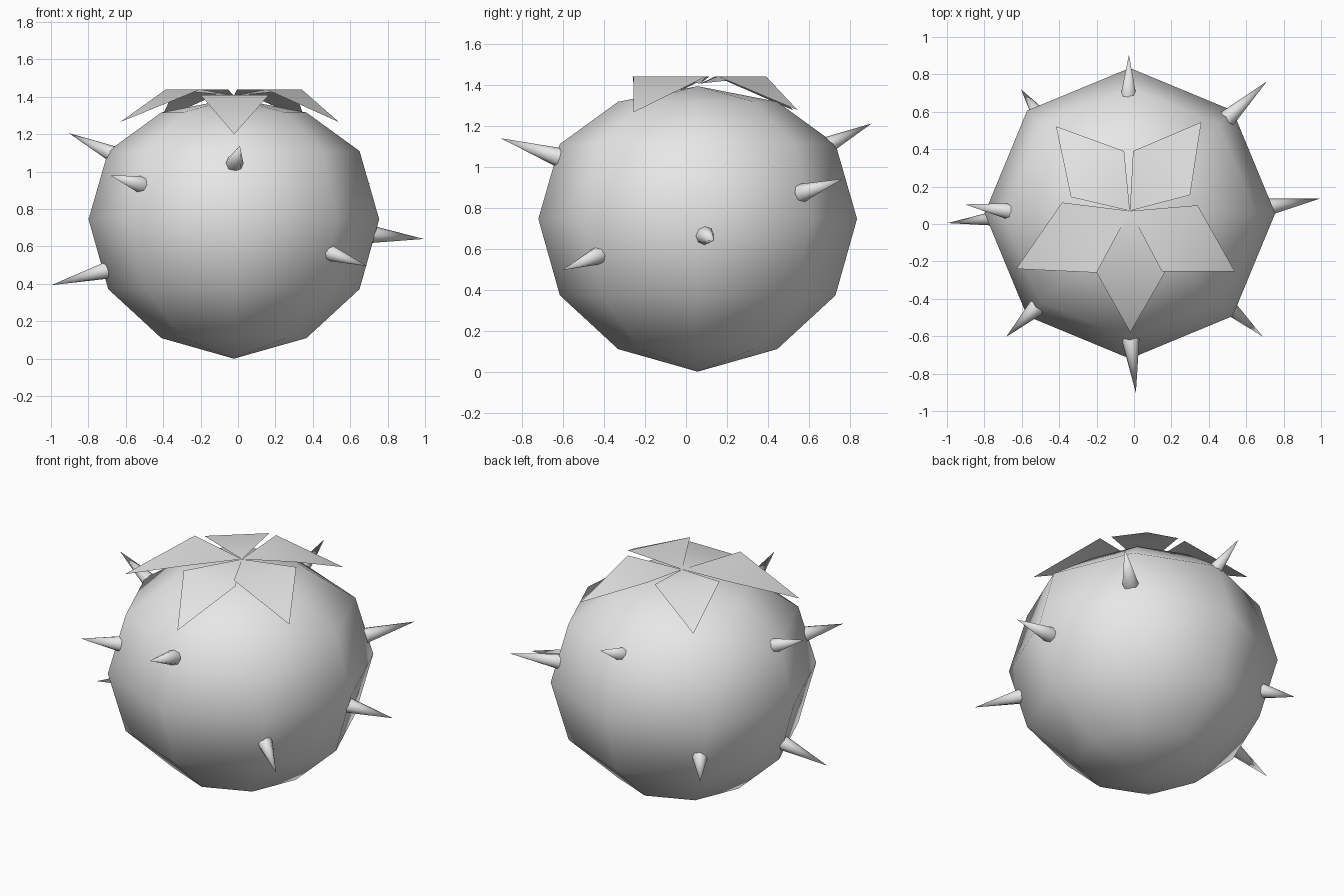
import bpy, bmesh, math
from mathutils import Vector

cube = bpy.data.objects.get("Cube")
if cube:
    bpy.data.objects.remove(cube)

grey = bpy.data.materials.new("plain_grey")
grey.use_nodes = True
grey.diffuse_color = (0.8, 0.8, 0.8, 1)
grey.node_tree.nodes["Principled BSDF"].inputs["Base Color"].default_value = (0.8, 0.8, 0.8, 1)


def finish(bm, name, smooth=True):
    mesh = bpy.data.meshes.new(name)
    bm.to_mesh(mesh)
    bm.free()
    for p in mesh.polygons:
        p.use_smooth = smooth
    obj = bpy.data.objects.new(name, mesh)
    obj.data.materials.append(grey)
    bpy.context.collection.objects.link(obj)
    return obj


# Round body: profile of (radius, height) turned in eight steps
profile = [(0, 0), (0.388, 0.11), (0.672, 0.372), (0.777, 0.745),
           (0.672, 1.11), (0.388, 1.316), (0, 1.392)]
bm = bmesh.new()
verts = [bm.verts.new((r, 0, z)) for r, z in profile]
edges = [bm.edges.new(pair) for pair in zip(verts, verts[1:])]
bmesh.ops.spin(bm, geom=verts + edges, cent=(0, 0, 0), axis=(0, 0, 1),
               angle=math.tau, steps=8)
bmesh.ops.remove_doubles(bm, verts=bm.verts, dist=0.001)
bmesh.ops.recalc_face_normals(bm, faces=bm.faces)
body = finish(bm, "body")
body.location = (-0.022, 0.057, 0)

# Five kite-shaped leaves: tip, right corner, left corner
leaves = [
    ((-0.02, -0.58, 1.20), (0.165, -0.26, 1.41), (-0.2, -0.26, 1.41)),
    ((0.54, -0.255, 1.265), (0.34, 0.10, 1.44), (0.15, -0.255, 1.44)),
    ((0.36, 0.545, 1.275), (-0.005, 0.39, 1.44), (0.30, 0.155, 1.44)),
    ((-0.417, 0.522, 1.275), (-0.337, 0.144, 1.44), (-0.053, 0.39, 1.44)),
    ((-0.63, -0.24, 1.265), (-0.2, -0.26, 1.44), (-0.385, 0.115, 1.44)),
]
bm = bmesh.new()
centre = bm.verts.new((-0.022, 0.07, 1.405))
for leaf in leaves:
    tip, a, b = [bm.verts.new(p) for p in leaf]
    bm.faces.new((centre, b, a))
    bm.faces.new((b, tip, a))
finish(bm, "leaves")

# Spikes: foot on the body, then tip
spikes = [
    ((-0.03, 0.66, 1.09), (-0.027, 0.905, 1.21)),
    ((0.50, 0.565, 0.87), (0.71, 0.762, 0.94)),
    ((0.71, 0.09, 0.665), (0.995, 0.136, 0.64)),
    ((0.48, -0.42, 0.57), (0.69, -0.603, 0.495)),
    ((-0.018, -0.62, 1.045), (0.01, -0.903, 1.138)),
    ((-0.52, -0.445, 0.93), (-0.683, -0.603, 0.98)),
    ((-0.69, 0.035, 0.475), (-0.998, 0.005, 0.393)),
    ((-0.65, 0.065, 1.085), (-0.904, 0.105, 1.206)),
    ((-0.49, 0.56, 0.53), (-0.604, 0.72, 0.46)),
]
for i, (foot, tip) in enumerate(spikes):
    foot, tip = Vector(foot), Vector(tip)
    axis = tip - foot
    bm = bmesh.new()
    bmesh.ops.create_cone(bm, cap_ends=True, segments=8, radius1=0.047,
                          radius2=0, depth=axis.length)
    spike = finish(bm, f"spike_{i + 1}")
    for p in spike.data.polygons:
        p.use_smooth = len(p.vertices) < 5
    spike.location = (foot + tip) / 2
    spike.rotation_euler = axis.to_track_quat("Z", "Y").to_euler()
